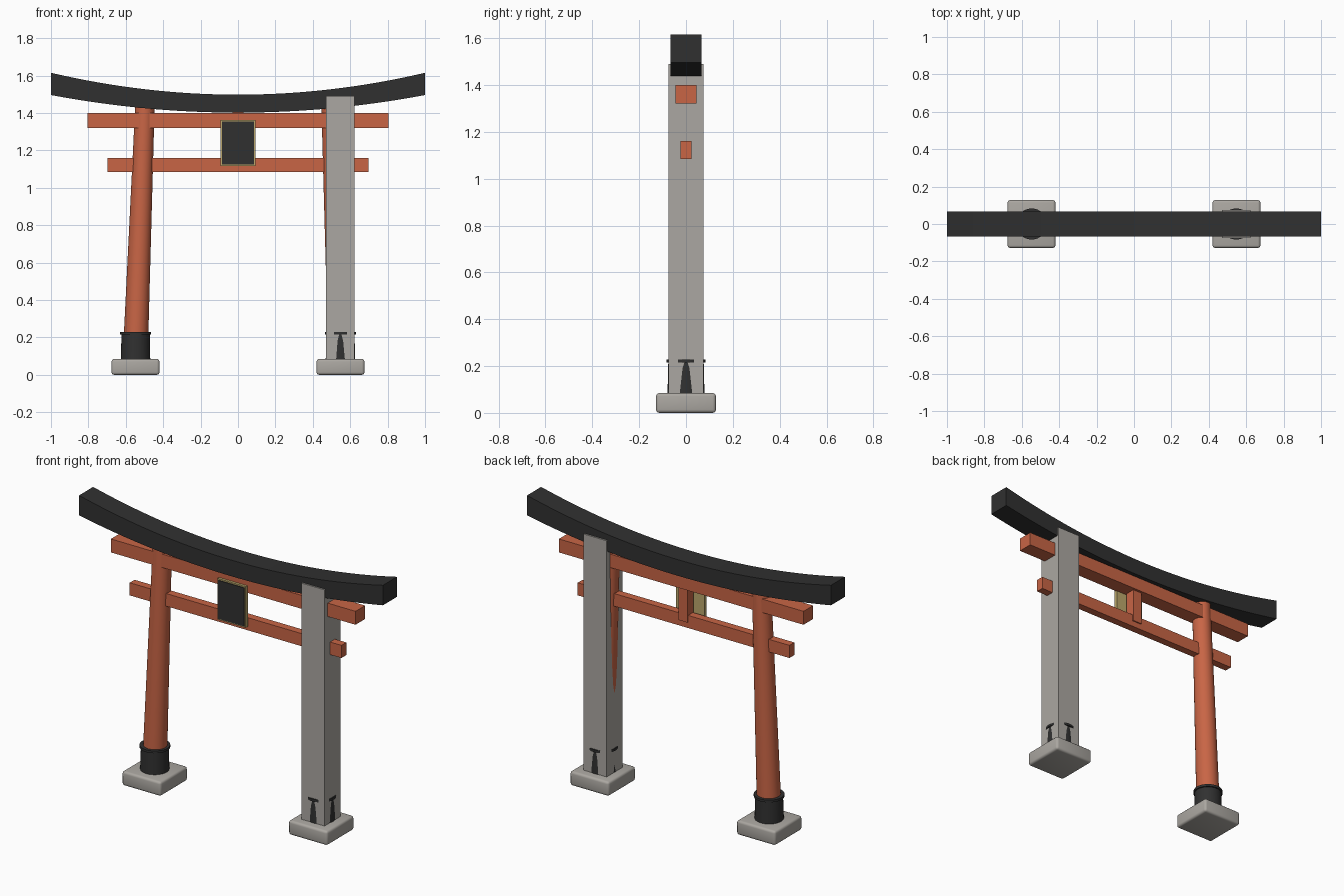
import bpy, bmesh, math
from mathutils import Matrix, Vector

if "Cube" in bpy.data.objects:
    bpy.data.objects.remove(bpy.data.objects["Cube"])


def material(name, rgb):
    m = bpy.data.materials.new(name)
    m.diffuse_color = (*rgb, 1)
    m.use_nodes = True
    m.node_tree.nodes["Principled BSDF"].inputs["Base Color"].default_value = m.diffuse_color
    return m


RED = material("vermilion", (0.58, 0.13, 0.06))
BLACK = material("black", (0.03, 0.03, 0.03))
STONE = material("stone_grey", (0.41, 0.39, 0.36))
GOLD = material("dull_gold", (0.50, 0.39, 0.15))


def finish(name, bm, mat, smooth=False):
    bmesh.ops.recalc_face_normals(bm, faces=bm.faces)
    me = bpy.data.meshes.new(name)
    bm.to_mesh(me)
    bm.free()
    ob = bpy.data.objects.new(name, me)
    bpy.context.collection.objects.link(ob)
    me.materials.append(mat)
    if smooth:
        bpy.ops.object.select_all(action='DESELECT')
        ob.select_set(True)
        bpy.context.view_layer.objects.active = ob
        bpy.ops.object.shade_smooth_by_angle(angle=math.radians(35))
    return ob


def box(name, x, y, z, mat, bevel=0):
    """Box from (min, max) pairs, with optional rounded edges."""
    bm = bmesh.new()
    bmesh.ops.create_cube(bm, size=1)
    for v in bm.verts:
        v.co = Vector(((r[0] + r[1]) / 2 + c * (r[1] - r[0])
                       for c, r in zip(v.co, (x, y, z))))
    if bevel:
        bmesh.ops.bevel(bm, geom=bm.edges[:], offset=bevel, segments=3,
                        profile=0.5, affect='EDGES')
    return finish(name, bm, mat, bevel > 0)


def column(name, x0, x1, z0, z1, r0, r1, mat):
    """Tapered round column whose top may lean sideways."""
    bm = bmesh.new()
    bmesh.ops.create_cone(bm, cap_ends=True, segments=32, radius1=r0, radius2=r1,
                          depth=z1 - z0, matrix=Matrix.Translation((0, 0, (z0 + z1) / 2)))
    for v in bm.verts:
        v.co.x += x0 + (x1 - x0) * (v.co.z - z0) / (z1 - z0)
    return finish(name, bm, mat, True)


# Leaning pillars with black sleeves and stone bases
for side, s in (("left", -1), ("right", 1)):
    cx = s * 0.548
    box(side + "_base", (cx - 0.128, cx + 0.128), (-0.128, 0.128), (0, 0.085), STONE, 0.014)
    column(side + "_pillar", s * 0.55, s * 0.498, 0.08, 1.43, 0.067, 0.052, RED)
    column(side + "_sleeve", cx, s * 0.547, 0.08, 0.22, 0.079, 0.0755, BLACK)
    column(side + "_sleeve_ring", s * 0.547, s * 0.547, 0.215, 0.229, 0.083, 0.083, BLACK)

# Square grey post enclosing the right pillar
box("grey_post", (0.47, 0.622), (-0.075, 0.075), (0.08, 1.49), STONE)

# Tie beams and centre strut
box("upper_beam", (-0.805, 0.805), (-0.045, 0.045), (1.32, 1.40), RED)
box("lower_beam", (-0.697, 0.697), (-0.023, 0.023), (1.085, 1.16), RED)
box("centre_strut", (-0.03, 0.03), (-0.03, 0.03), (1.12, 1.41), RED)

# Plaque: gold board with a black face
box("plaque_board", (-0.093, 0.093), (-0.06, -0.04), (1.117, 1.362), GOLD)
box("plaque_face", (-0.085, 0.085), (-0.065, -0.058), (1.125, 1.354), BLACK)

# Curved top lintel swept along a parabola
bm = bmesh.new()
rings = []
N = 32
for i in range(N + 1):
    x = -1 + 2 * i / N
    lo, hi = 1.402 + 0.094 * x * x, 1.498 + 0.117 * x * x
    rings.append([bm.verts.new((x, y, z)) for y, z in
                  ((-0.066, lo), (0.066, lo), (0.066, hi), (-0.066, hi))])
for a, b in zip(rings, rings[1:]):
    for k in range(4):
        bm.faces.new((a[k], a[(k + 1) % 4], b[(k + 1) % 4], b[k]))
bm.faces.new(rings[0])
bm.faces.new(rings[-1])
finish("top_lintel", bm, BLACK, True)
